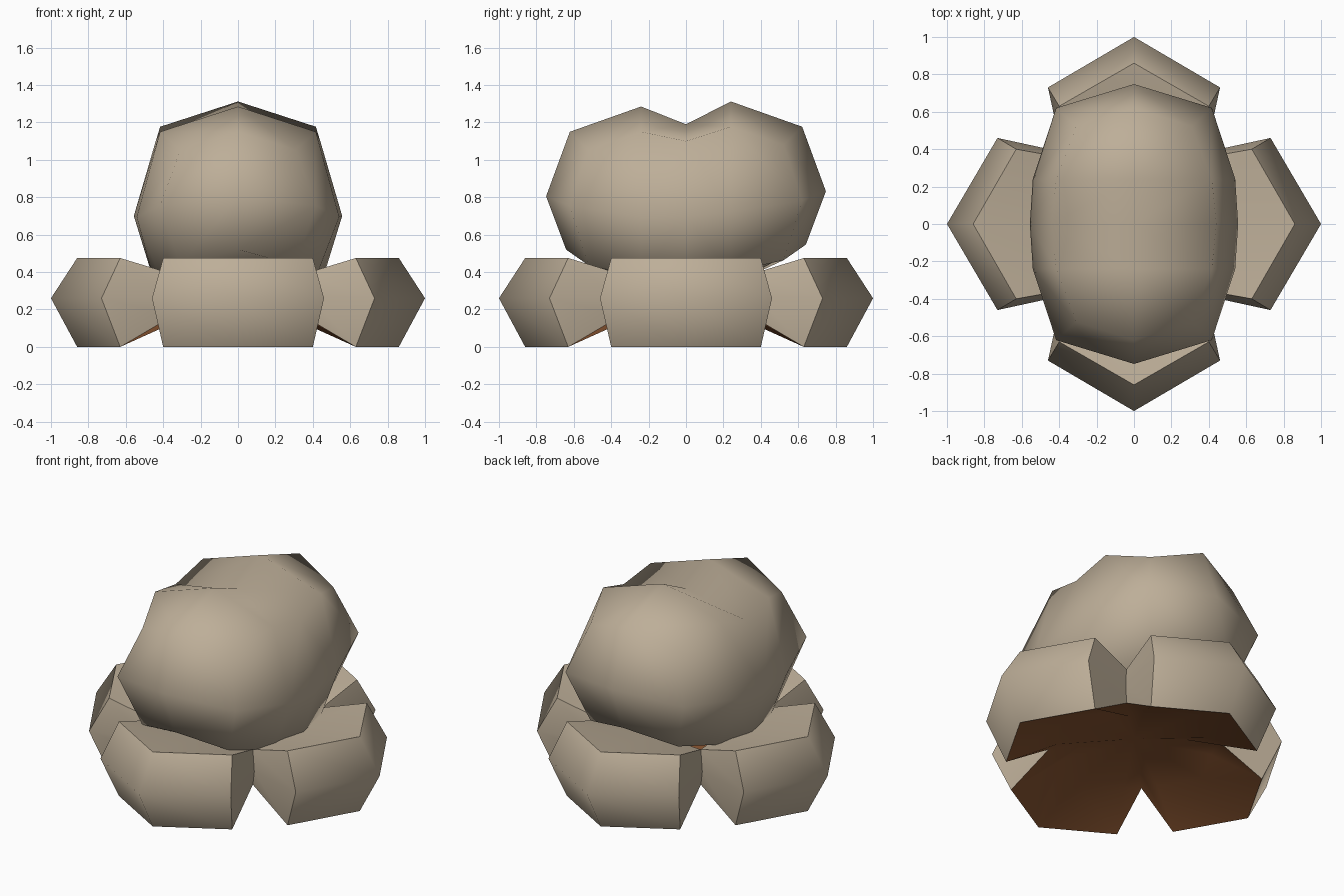
import bpy, bmesh, math
from mathutils import Matrix

if "Cube" in bpy.data.objects:
    bpy.data.objects.remove(bpy.data.objects["Cube"])


def material(name, color):
    m = bpy.data.materials.new(name)
    m.diffuse_color = (*color, 1)
    m.use_nodes = True
    m.node_tree.nodes["Principled BSDF"].inputs["Base Color"].default_value = m.diffuse_color
    return m


cream = material("cream", (0.51, 0.425, 0.315))
brown = material("brown", (0.27, 0.098, 0.033))


def finish(bm, name, mat):
    mesh = bpy.data.meshes.new(name)
    bm.to_mesh(mesh)
    bm.free()
    mesh.materials.append(mat)
    obj = bpy.data.objects.new(name, mesh)
    bpy.context.collection.objects.link(obj)
    return obj


def shape_half(i, j, k, side, lift):
    """Rounded position of one cage point; j points outward from the middle seam."""
    if j < 0:
        x = i * (0.557 if k == 0 else 0.44)
        z = {1: 1.19 - 0.09 * abs(i), 0: 0.70, -1: 0.32}[k]
        return x, 0, z
    w = {1: 1, 2: 0.75, 3: 0.556}[abs(i) + j + abs(k)]
    x, y, z = i * 0.555 * w, 0.24 + j * 0.508 * w, 0.785 + 0.5 * w * k + lift
    if k == 0:
        z += -0.09 if j == 0 else (0.02 if i == 0 else -0.03)
        x *= 0.975 if j == 0 else 1
    elif k > 0:
        z -= 0.01 if w < 1 else 0
    elif j:
        z += 0.11 if i == 0 else -0.07
        y += 0.02 if i == 0 else 0
    else:
        z += 0.02 if i == 0 else -0.04
    return x, side * y, z


# Twin-lobed upper puff
bm = bmesh.new()
for side, lift in ((-1, 0.0), (1, 0.027)):
    half = bmesh.new()
    bmesh.ops.create_cube(half, size=2)
    bmesh.ops.subdivide_edges(half, edges=half.edges[:], cuts=1, use_grid_fill=True)
    seam = [f for f in half.faces if all(v.co.y < -0.9 for v in f.verts)]
    bmesh.ops.delete(half, geom=seam, context='FACES')
    for v in half.verts:
        v.co = shape_half(*(round(c) for c in v.co), side, lift)
    tmp = bpy.data.meshes.new("half")
    half.to_mesh(tmp)
    half.free()
    bm.from_mesh(tmp)
    bpy.data.meshes.remove(tmp)
bmesh.ops.remove_doubles(bm, verts=bm.verts[:], dist=0.001)
bmesh.ops.recalc_face_normals(bm, faces=bm.faces[:])
for f in bm.faces:
    f.smooth = True
finish(bm, "upper_puff", cream)

# Half rows of one base lobe pointing along +x: apex, corner, inner end
TOP = [(0.86, 0, 0.475), (0.63, 0.40, 0.475), (0.35, 0.35, 0.39)]
MID = [(1.0, 0, 0.26), (0.73, 0.46, 0.26), (0.385, 0.385, 0.27)]
LOW = [(0.86, 0, 0.0), (0.63, 0.40, 0.0), (0.35, 0.35, 0.165)]


def full_row(row):
    return [(x, -y, z) for x, y, z in reversed(row[1:])] + row


# Four base lobes, creased where outer, side and top faces meet
lobe_names = ["right_lobe", "back_lobe", "left_lobe", "front_lobe"]
for n, name in enumerate(lobe_names):
    turn = Matrix.Rotation(n * math.pi / 2, 4, 'Z')
    bm = bmesh.new()
    rows = [[bm.verts.new(p) for p in full_row(r)] for r in (TOP, MID, LOW)]
    group = {}
    for a, b in zip(rows, rows[1:]):
        for c in range(4):
            f = bm.faces.new((a[c], b[c], b[c + 1], a[c + 1]))
            group[f] = {0: "side_a", 3: "side_b"}.get(c, "outer")
    hub = bm.verts.new((0.3, 0, 0.37))
    for c in range(4):
        group[bm.faces.new((hub, rows[0][c], rows[0][c + 1]))] = "top"
    for f in bm.faces:
        f.smooth = True
    for e in bm.edges:
        e.smooth = len({group[f] for f in e.link_faces}) < 2
    bm.transform(turn)
    finish(bm, name, cream)

# Shallow brown underside following the lower rim
bm = bmesh.new()
centre = bm.verts.new((0, 0, 0.21))
for n in range(4):
    turn = Matrix.Rotation(n * math.pi / 2, 4, 'Z')
    rim = [bm.verts.new(p) for p in full_row(LOW)]
    ring = [bm.verts.new((v.co.x * 0.6, v.co.y * 0.6, 0.14 + 0.3 * v.co.z)) for v in rim]
    for c in range(4):
        bm.faces.new((rim[c], ring[c], ring[c + 1], rim[c + 1]))
        bm.faces.new((ring[c], centre, ring[c + 1]))
    bmesh.ops.transform(bm, matrix=turn, verts=rim + ring)
bmesh.ops.remove_doubles(bm, verts=bm.verts[:], dist=0.001)
bmesh.ops.recalc_face_normals(bm, faces=bm.faces[:])
bm.normal_update()
# Face the hollow downward
if sum(f.normal.z for f in bm.faces) > 0:
    bmesh.ops.reverse_faces(bm, faces=bm.faces[:])
for f in bm.faces:
    f.smooth = True
finish(bm, "hollow_underside", brown)
